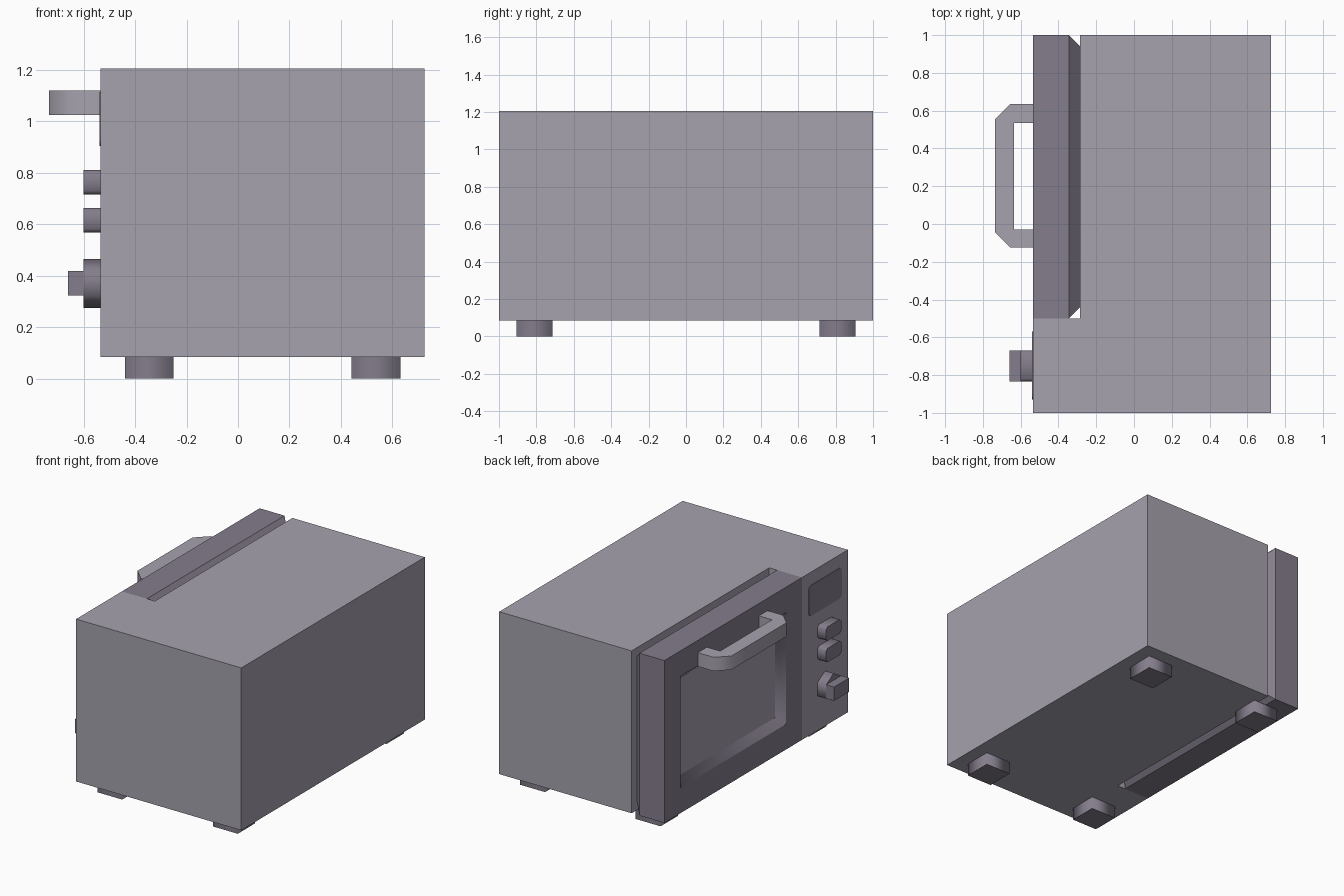
import bpy, bmesh, math
from mathutils import Vector

cube = bpy.data.objects.get("Cube")
if cube:
    bpy.data.objects.remove(cube, do_unlink=True)


def make_material(name, colour):
    mat = bpy.data.materials.new(name)
    mat.use_nodes = True
    mat.diffuse_color = (*colour, 1)
    mat.node_tree.nodes["Principled BSDF"].inputs["Base Color"].default_value = (*colour, 1)
    return mat


light_grey = make_material("light grey", (0.38, 0.36, 0.42))
dark_grey = make_material("dark purple grey", (0.23, 0.205, 0.26))


def finish(bm, name, mat):
    bmesh.ops.recalc_face_normals(bm, faces=bm.faces)
    mesh = bpy.data.meshes.new(name)
    bm.to_mesh(mesh)
    bm.free()
    mesh.materials.append(mat)
    obj = bpy.data.objects.new(name, mesh)
    bpy.context.collection.objects.link(obj)
    return obj


def prism(name, points, axis, low, high, mat, smooth=0):
    """Extrude a profile: (x, y) points along z, or (y, z) points along x.
    Side edges flatter than the smooth angle are shaded smoothly."""
    bm = bmesh.new()
    place = (lambda a, b, h: (a, b, h)) if axis == "z" else (lambda a, b, h: (h, a, b))
    base = bm.faces.new([bm.verts.new(place(a, b, low)) for a, b in points])
    sides = set()
    extruded = bmesh.ops.extrude_face_region(bm, geom=[base], use_keep_orig=True)["geom"]
    new_verts = [v for v in extruded if isinstance(v, bmesh.types.BMVert)]
    shift = Vector(place(0, 0, high - low))
    bmesh.ops.translate(bm, verts=new_verts, vec=shift)
    bmesh.ops.recalc_face_normals(bm, faces=bm.faces)
    for face in bm.faces:
        if abs(face.normal.dot(shift.normalized())) < 0.5:
            face.smooth = smooth > 0
            sides.add(face)
    for edge in bm.edges:
        both_sides = all(f in sides for f in edge.link_faces)
        edge.smooth = both_sides and edge.calc_face_angle(0) < math.radians(smooth)
    return finish(bm, name, mat)


def rectangle(a0, a1, b0, b1):
    return [(a0, b0), (a1, b0), (a1, b1), (a0, b1)]


def rounded_rectangle(a0, a1, b0, b1, r, steps):
    points = []
    corners = rectangle(a0 + r, a1 - r, b0 + r, b1 - r)
    for i, (a, b) in enumerate(corners):
        for s in range(steps + 1):
            t = math.pi + (i + s / steps) * math.pi / 2
            points.append((a + r * math.cos(t), b + r * math.sin(t)))
    return points


FRONT, BACK, BOTTOM, TOP = -0.535, 0.725, 0.085, 1.205
DOOR_BACK, DOOR_EDGE = -0.285, -0.5

# Cabinet with the corner cut away for the door
prism("cabinet", [(FRONT, -1), (BACK, -1), (BACK, 1), (DOOR_BACK, 1),
                  (DOOR_BACK, DOOR_EDGE), (FRONT, DOOR_EDGE)], "z", BOTTOM, TOP, light_grey)

# Door: rectangular rings from the window pane, round the frame, to the bevelled back
bm = bmesh.new()
rings = []
for x, inset in [(FRONT + 0.05, 0.225), (FRONT, 0.175), (FRONT, 0), (-0.345, 0), (DOOR_BACK, 0.06)]:
    outline = rectangle(DOOR_EDGE + inset, 1 - inset, BOTTOM + inset, TOP - inset)
    rings.append([bm.verts.new((x, y, z)) for y, z in outline])
for k, (first, second) in enumerate(zip(rings, rings[1:])):
    for i in range(4):
        j = (i + 1) % 4
        face = bm.faces.new((first[i], first[j], second[j], second[i]))
        face.smooth = k == 0
pane = bm.faces.new(rings[0])
pane.material_index = 1
bm.faces.new(rings[-1])
door = finish(bm, "door", dark_grey)
door.data.materials.append(light_grey)

# Handle with chamfered outer corners
handle = [(FRONT, 0.635), (-0.655, 0.635), (-0.735, 0.555), (-0.735, -0.045),
          (-0.655, -0.125), (FRONT, -0.125), (FRONT, -0.03), (-0.635, -0.03),
          (-0.635, 0.535), (FRONT, 0.535)]
prism("door_handle", handle, "z", 1.025, 1.12, light_grey, smooth=50)

# Display plate and buttons on the control panel
prism("display", rounded_rectangle(-0.93, -0.57, 0.905, 1.115, 0.03, 4), "x",
      FRONT - 0.004, FRONT, dark_grey)
for name, z in (("upper_button", 0.763), ("lower_button", 0.615)):
    prism(name, rounded_rectangle(-0.835, -0.67, z - 0.048, z + 0.048, 0.015, 1), "x",
          -0.6, FRONT, dark_grey, smooth=100)

# Hexagonal knob with a grip bar
knob = [(-0.7525 + 0.095 * math.sin(i * math.pi / 3), 0.37 + 0.095 * math.cos(i * math.pi / 3))
        for i in range(6)]
prism("knob_base", knob, "x", -0.6, FRONT, dark_grey, smooth=100)
prism("knob_grip", rectangle(-0.835, -0.67, 0.3225, 0.4175), "x", -0.66, -0.6, dark_grey)

# Feet
for side, y in (("right", -0.81), ("left", 0.81)):
    for end, x in (("front", -0.345), ("back", 0.537)):
        prism(f"{end}_{side}_foot", rectangle(x - 0.095, x + 0.095, y - 0.095, y + 0.095),
              "z", 0, BOTTOM, dark_grey, smooth=100)
